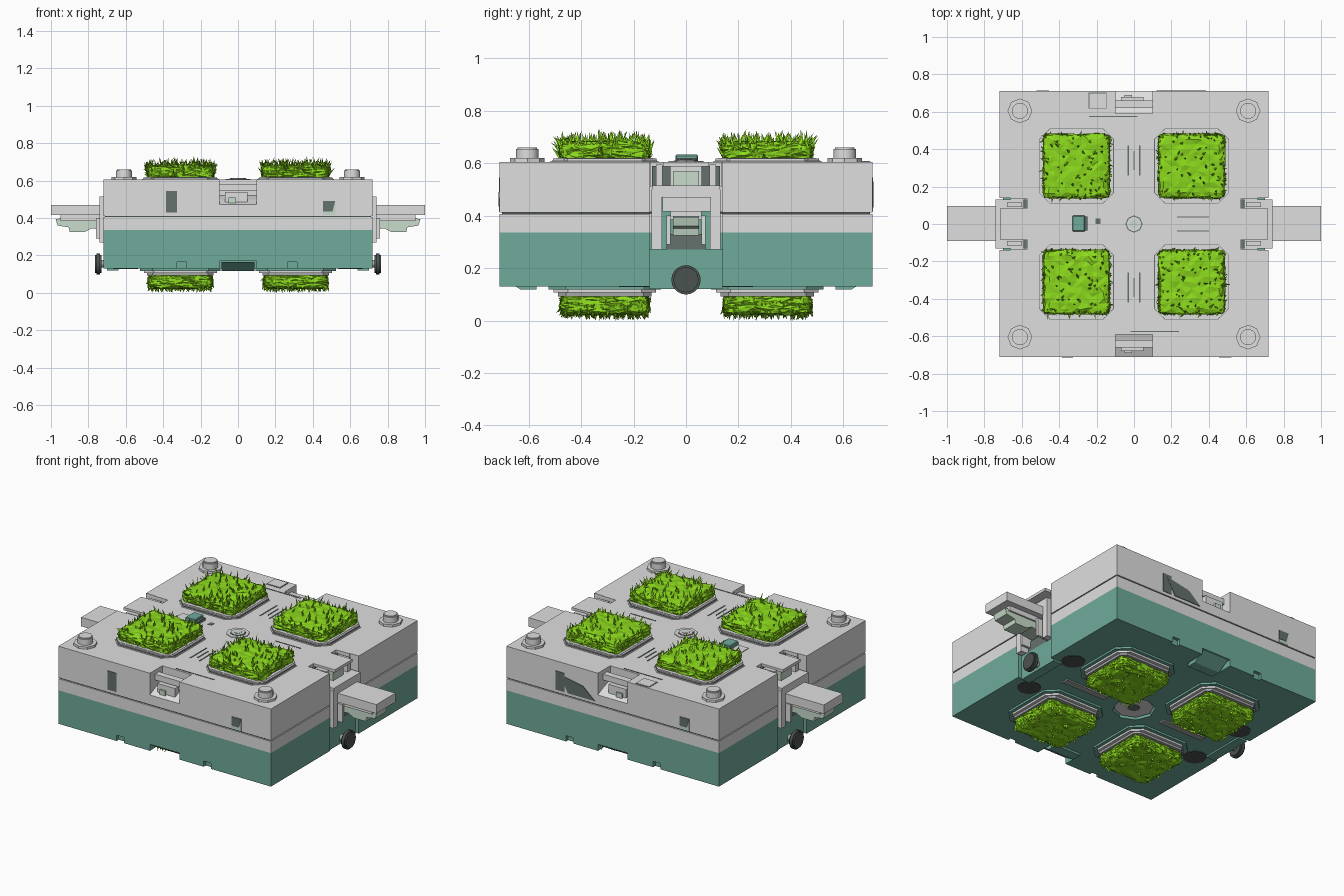
import bpy, bmesh, math, random
from mathutils import Vector, Matrix

if "Cube" in bpy.data.objects:
    bpy.data.objects.remove(bpy.data.objects["Cube"])

random.seed(4)


def mat(name, r, g, b):
    m = bpy.data.materials.new(name)
    m.diffuse_color = (r, g, b, 1)
    m.use_nodes = True
    m.node_tree.nodes["Principled BSDF"].inputs["Base Color"].default_value = m.diffuse_color
    return m


GREY = mat("light_grey", 0.74, 0.74, 0.74)
TEAL = mat("teal", 0.16, 0.41, 0.33)
PALE = mat("pale_green_grey", 0.58, 0.72, 0.60)
MID = mat("mid_grey", 0.38, 0.39, 0.39)
WINDOW = mat("window_grey", 0.13, 0.165, 0.155)
DARK = mat("charcoal", 0.07, 0.085, 0.08)
GRASS = mat("grass_green", 0.26, 0.70, 0.012)


def finish(bm, name, m, smooth=False):
    bmesh.ops.recalc_face_normals(bm, faces=bm.faces)
    me = bpy.data.meshes.new(name)
    bm.to_mesh(me)
    bm.free()
    ob = bpy.data.objects.new(name, me)
    bpy.context.collection.objects.link(ob)
    me.materials.append(m)
    bpy.context.view_layer.objects.active = ob
    if smooth:
        bpy.ops.object.select_all(action='DESELECT')
        ob.select_set(True)
        bpy.ops.object.shade_smooth_by_angle()
    return ob


def box(name, m, x0, x1, y0, y1, z0, z1, bevel=0):
    bm = bmesh.new()
    bmesh.ops.create_cube(bm, size=1)
    for v in bm.verts:
        v.co = ((x0 + x1) / 2 + v.co.x * (x1 - x0), (y0 + y1) / 2 + v.co.y * (y1 - y0),
                (z0 + z1) / 2 + v.co.z * (z1 - z0))
    if bevel:
        bmesh.ops.bevel(bm, geom=bm.edges[:], offset=bevel, segments=1, affect='EDGES')
    return finish(bm, name, m)


def cyl(name, m, c, r, depth, axis='Z', seg=24, bevel=0):
    bm = bmesh.new()
    bmesh.ops.create_cone(bm, cap_ends=True, segments=seg, radius1=r, radius2=r, depth=depth)
    if bevel:
        rims = [e for e in bm.edges if abs(e.verts[0].co.z - e.verts[1].co.z) < 1e-5]
        bmesh.ops.bevel(bm, geom=rims, offset=bevel, segments=2, affect='EDGES')
    rot = Matrix.Rotation(math.pi / 2, 4, 'Y') if axis == 'X' else Matrix.Identity(4)
    bm.transform(Matrix.Translation(c) @ rot)
    return finish(bm, name, m, seg > 12)


def prism(name, m, pts, axis, a, b):
    """Extrude a 2D outline along x, y or z between a and b."""
    put = {'X': lambda p, t: (t, p[0], p[1]), 'Y': lambda p, t: (p[0], t, p[1]),
           'Z': lambda p, t: (p[0], p[1], t)}[axis]
    bm = bmesh.new()
    lo = [bm.verts.new(put(p, a)) for p in pts]
    hi = [bm.verts.new(put(p, b)) for p in pts]
    bm.faces.new(lo)
    bm.faces.new(hi)
    for i in range(len(pts)):
        j = (i + 1) % len(pts)
        bm.faces.new((lo[i], lo[j], hi[j], hi[i]))
    return finish(bm, name, m)


def cut(targets, cutters):
    for t in targets:
        bpy.context.view_layer.objects.active = t
        for c in cutters:
            mod = t.modifiers.new("cut", 'BOOLEAN')
            mod.operation, mod.solver, mod.object = 'DIFFERENCE', 'EXACT', c
            bpy.ops.object.modifier_apply(modifier=mod.name)
            # keep one material so cut faces match their part
            while len(t.data.materials) > 1:
                t.data.materials.pop()
            for p in t.data.polygons:
                p.material_index = 0
    for c in cutters:
        bpy.data.objects.remove(c)


def octagon(cx, cy, h, c):
    k = h - c
    return [(cx + x, cy + y) for x, y in
            ((-k, -h), (k, -h), (h, -k), (h, k), (k, h), (-k, h), (-h, k), (-h, -k))]


# Main housing: teal tray, grey band, shadow gap, grey lid
tray = box("lower_tray", TEAL, -.72, .72, -.71, .71, .13, .335)
band = box("middle_band", GREY, -.72, .72, -.71, .71, .335, .406)
gap = box("seam_core", DARK, -.712, .712, -.702, .702, .40, .416)
lid = box("upper_lid", GREY, -.72, .72, -.71, .71, .412, .605)

# Side bays, deeper near the lid, and the central well
bays, top_cuts, low_cuts = [], [], []
for s in (-1, 1):
    bays.append(box("cutter", DARK, *sorted((s * .66, s * .8)), -.14, .14, 0, .7))
    top_cuts.append(box("cutter", DARK, *sorted((s * .57, s * .8)), -.135, .135, .51, .7))
    # Sloping pocket in front and back edges of the lid
    prof = [(s * .59, .52), (s * .65, .50), (s * .80, .43), (s * .80, .70), (s * .59, .70)]
    top_cuts.append(prism("cutter", DARK, prof, 'X', -.10, .10))
    # Notches along the lower edge
    low_cuts.append(box("cutter", DARK, -.10, .10, *sorted((s * .58, s * .8)), 0, .17))
    for x in (-.30, .29):
        low_cuts.append(box("cutter", DARK, x - .025, x + .025, *sorted((s * .69, s * .8)), 0, .165))
cut([tray, band, gap, lid], bays)
top_cuts.append(cyl("cutter", DARK, (0, 0, .62), .055, .16, seg=8))
low_cuts.append(cyl("cutter", DARK, (0, 0, .12), .12, .14, seg=8))
cut([lid], top_cuts)
cut([tray], low_cuts)

# Front and back details
for s in (-1, 1):
    def plate(name, m, pts, d=.003):
        prism(name, m, [(-s * x, z) for x, z in pts], 'Y', s * .706, s * (.71 + d))

    def rect(x0, x1, z0, z1):
        return [(x0, z0), (x1, z0), (x1, z1), (x0, z1)]
    plate("small_window", WINDOW, rect(-.385, -.325, .43, .545))
    plate("side_window", PALE, rect(.455, .52, .415, .49))
    plate("window_shade", WINDOW, [(.455, .435), (.505, .435), (.52, .49), (.455, .49)], .005)
    box("latch_rail", GREY, -.10, .10, *sorted((s * .62, s * .66)), .545, .58)
    box("latch_tab", GREY, -.07, .05, *sorted((s * .64, s * .68)), .46, .54)
    box("latch_insert", PALE, -.05, -.01, *sorted((s * .67, s * .69)), .46, .51)
    prism("bottom_tab", TEAL, [(s * .57, .118), (s * .63, .118), (s * .705, .165), (s * .57, .165)], 'X', -.088, .088)
    box("lid_slot", WINDOW, -.24 * s, .02 * s, s * .575 - .003, s * .575 + .003, .603, .607)
prism("back_triangle_window", WINDOW, [(.36, .53), (.30, .43), (.12, .43), (.20, .50)], 'Y', .706, .714)
box("lid_hatch", WINDOW, -.243, -.147, .617, .703, .600, .606)
box("lid_hatch_cover", GREY, -.239, -.151, .621, .699, .600, .609)

# Side connectors, wheels and hooks
for s in (-1, 1):
    def sb(name, m, x0, x1, *r, bevel=0):
        return box(name, m, *sorted((s * x0, s * x1)), *r, bevel=bevel)
    sb("connector_bar", GREY, .62, 1.0, -.09, .095, .415, .47)
    sb("bracket_beam", GREY, .64, .74, -.13, .13, .47, .515)
    sb("bracket_back", TEAL, .64, .68, -.12, .12, .27, .47)
    sb("bracket_gap", WINDOW, .68, .70, -.075, .075, .27, .33)
    sb("bay_floor", TEAL, .64, .70, -.139, .139, .12, .27)
    sb("bay_cover", GREY, .56, .715, -.085, .085, .588, .605)
    sb("bay_gear", PALE, .60, .68, -.05, .05, .51, .57)
    for t in (-1, 1):
        sb("bracket_post", GREY, .64, .74, *sorted((t * .092, t * .132)), .27, .50)
        sb("bay_clip", GREY, .60, .68, *sorted((t * .09, t * .115)), .51, .595)
        sb("bay_pin", WINDOW, .575, .59, *sorted((t * .06, t * .13)), .51, .59)
        sb("hook_cheek", GREY, .68, .76, *sorted((t * .06, t * .075)), .29, .40)
    hook = [(.68, .33), (.78, .345), (.82, .325), (.90, .325), (.905, .35), (.965, .36), (.975, .395), (.68, .415)]
    prism("hook", PALE, [(s * x, z) for x, z in hook], 'Y', -.05, .05)
    sb("hook_cap", GREY, .70, .95, -.06, .06, .385, .416)
    cyl("side_wheel", DARK, (s * .748, 0, .155), .056, .034, 'X', 20, bevel=.008)
    cyl("wheel_axle", MID, (s * .71, 0, .155), .02, .08, 'X', 12)

# Corner bosses
for sx in (-1, 1):
    for sy in (-1, 1):
        c = (sx * .61, sy * .605)
        cyl("boss_collar", GREY, (*c, .611), .066, .016, seg=8)
        cyl("boss_post", GREY, (*c, .635), .043, .05, seg=20, bevel=.006)
        cyl("underside_port", DARK, (sx * .60, sy * .19, .13), .066, .006)

# Centre hub above and below
cyl("hub_ring", GREY, (0, 0, .604), .066, .010, seg=8)
cyl("hub_groove", WINDOW, (0, 0, .606), .046, .009, seg=8)
cyl("hub_cap", GREY, (0, 0, .608), .040, .010, seg=8)
cyl("hub_hole", PALE, (0, 0, .611), .022, .008, seg=8)
cyl("under_hub", GREY, (0, 0, .17), .11, .06, seg=8)
cyl("under_hub_hole", WINDOW, (0, 0, .14), .035, .006, seg=8)
box("top_switch_base", GREY, -.40, -.245, -.035, .035, .60, .609)
box("top_switch", TEAL, -.33, -.262, -.04, .045, .60, .632, bevel=.004)
box("top_switch_edge", WINDOW, -.262, -.248, -.035, .04, .60, .620)
box("top_sensor", WINDOW, -.205, -.18, .0, .03, .60, .607)
for s in (-1, 1):
    for x in (-.032, 0, .032):
        h = .08 if x else .05
        box("vent_slot", WINDOW, x - .004, x + .004, s * .34 - h, s * .34 + h, .60, .607)
    box("side_vent_slot", WINDOW, .23, .40, s * .037 - .003, s * .037 + .003, .60, .607)
    box("under_rib", MID, *sorted((s * .2, s * .5)), -.02, .02, .122, .135)


# Grass pads in octagonal frames, above and below
def grass(name, cx, cy, cz, half, up, top_len):
    bm = bmesh.new()
    bmesh.ops.create_cube(bm, size=2)
    bmesh.ops.subdivide_edges(bm, edges=bm.edges[:], cuts=11, use_grid_fill=True)
    h, r = Vector(half), .026
    for v in bm.verts:
        p = Vector([v.co[i] * h[i] for i in range(3)])
        q = Vector([max(r - h[i], min(h[i] - r, p[i])) for i in range(3)])
        d = p - q
        p = q + d.normalized() * r if d.length > 0 else p
        v.co = p + Vector([random.uniform(-.005, .005) for _ in range(3)])
    bmesh.ops.triangulate(bm, faces=bm.faces[:])
    bm.normal_update()
    spots = [(f.calc_center_median(), f.normal.copy()) for f in bm.faces if f.normal.z * up > -.3]
    # Leaning blades, each a slim three-sided spike
    for p, n in random.sample(spots, 190):
        lean = Vector([random.uniform(-.7, .7) for _ in range(3)])
        d = (n * .3 + lean + Vector((0, 0, up * 1.0))).normalized()
        length = top_len * random.uniform(.35, 1) * (1 if n.z * up > .5 else .6)
        side = d.orthogonal().normalized() * random.uniform(.005, .010)
        base = [bm.verts.new(p - n * .004 + Matrix.Rotation(a * 2.094, 3, d) @ side) for a in range(3)]
        tip = bm.verts.new(p + d * length)
        for i in range(3):
            bm.faces.new((base[i], base[(i + 1) % 3], tip))
    bm.transform(Matrix.Translation((cx, cy, cz)))
    for v in bm.verts:
        v.co.z = max(0, v.co.z)
    return finish(bm, name, GRASS)


for sx in (-1, 1):
    for sy in (-1, 1):
        x, y = sx * .308, sy * .31
        prism("pad_frame_edge", GREY, octagon(x, y, .206, .06), 'Z', .60, .608)
        prism("pad_frame_groove", WINDOW, octagon(x, y, .200, .056), 'Z', .60, .611)
        prism("pad_frame", GREY, octagon(x, y, .197, .055), 'Z', .60, .617)
        prism("pad_tray", GREY, octagon(x, y, .186, .03), 'Z', .60, .619)
        grass("top_grass", x, y, .645, (.177, .171, .036), 1, .050)
        prism("under_skirt", TEAL, octagon(x, y, .215, .065), 'Z', .118, .14)
        prism("under_frame", GREY, octagon(x, y, .195, .055), 'Z', .106, .14)
        prism("under_pad_tray", MID, octagon(x, y, .178, .03), 'Z', .092, .13)
        grass("bottom_grass", x, y, .062, (.17, .166, .038), -1, .030)
